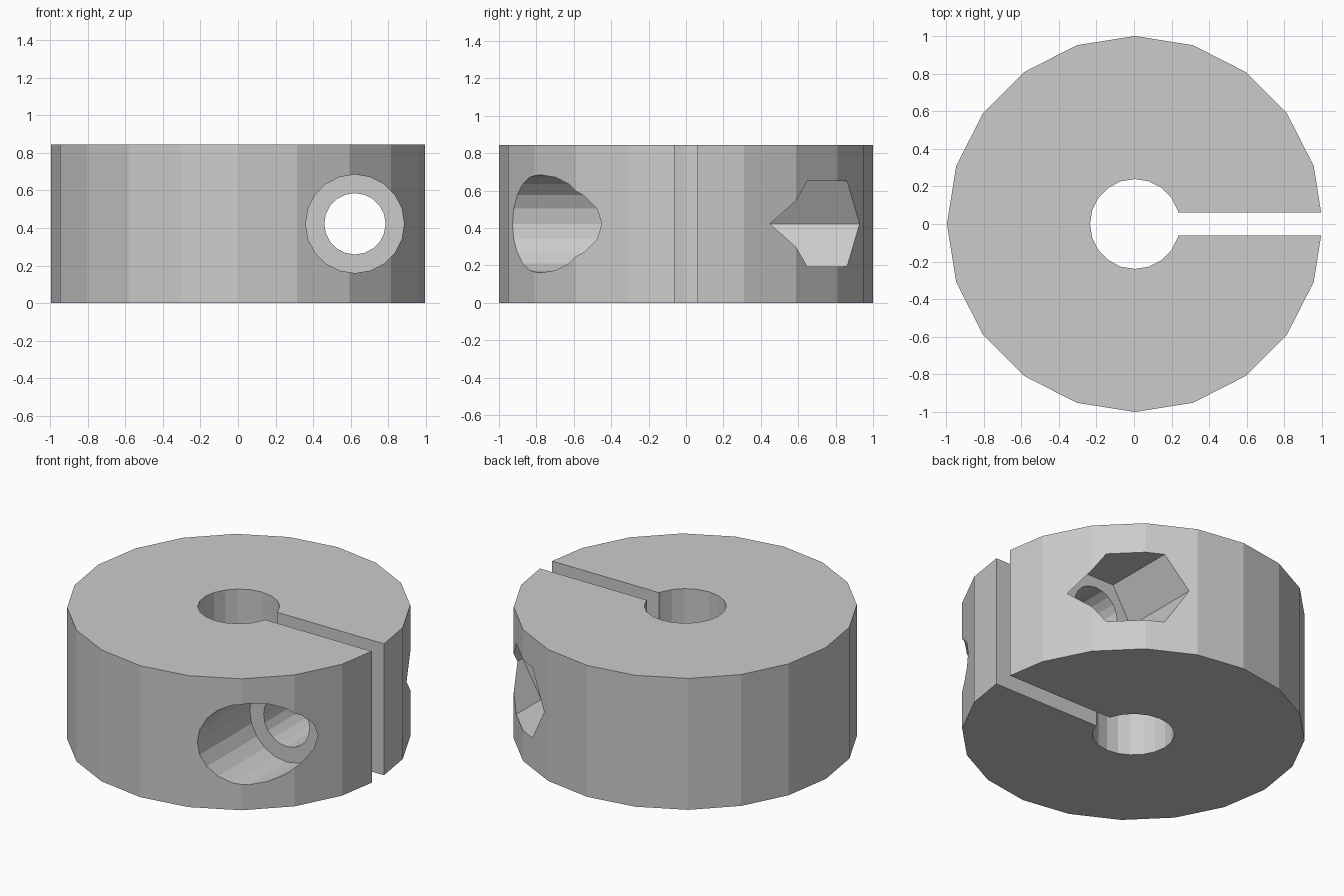
import bpy
from math import pi

if "Cube" in bpy.data.objects:
    bpy.data.objects.remove(bpy.data.objects["Cube"])

CX = 0.005            # collar axis, so the slotted body is centred on x
H = 0.845             # collar height
SX, SZ = 0.622, H / 2  # clamp screw axis
FLOOR = 0.395         # |y| of the recess floors


def prism(name, sides, radius, start, end, along_y=False):
    """Regular prism with a corner on +x, along z (at the axis) or along y (at the screw)."""
    mid = (start + end) / 2
    loc = (SX, mid, SZ) if along_y else (CX, 0, mid)
    bpy.ops.mesh.primitive_cylinder_add(
        vertices=sides, radius=radius, depth=end - start, location=loc)
    obj = bpy.context.object
    obj.name = name
    # primitive corners start on +y; turn a quarter for the hexagon
    for v in obj.data.vertices:
        v.co.x, v.co.y = v.co.y, -v.co.x
        if along_y:
            v.co.y, v.co.z = -v.co.z, v.co.y
    return obj


def cut(body, cutter):
    mod = body.modifiers.new(cutter.name, 'BOOLEAN')
    mod.operation = 'DIFFERENCE'
    mod.solver = 'EXACT'
    mod.object = cutter
    bpy.context.view_layer.objects.active = body
    bpy.ops.object.modifier_apply(modifier=mod.name)
    bpy.data.objects.remove(cutter, do_unlink=True)


# Collar body
collar = prism("clamp_collar", 20, 1.0, 0, H)

# Shaft bore
cut(collar, prism("shaft_bore", 20, 0.239, -0.1, H + 0.1))

# Clamping slot on +x
bpy.ops.mesh.primitive_cube_add(size=1, location=(0.6 + CX, 0, H / 2))
slot = bpy.context.object
slot.name = "clamp_slot"
slot.scale = (1.2, 0.124, H + 0.4)
cut(collar, slot)

# Screw hole, round head recess at the front, hex nut recess at the back
cut(collar, prism("screw_hole", 20, 0.163, -1.2, 1.2, True))
cut(collar, prism("head_recess", 20, 0.262, -1.2, -FLOOR, True))
cut(collar, prism("nut_recess", 6, 0.263, FLOOR, 1.2, True))
